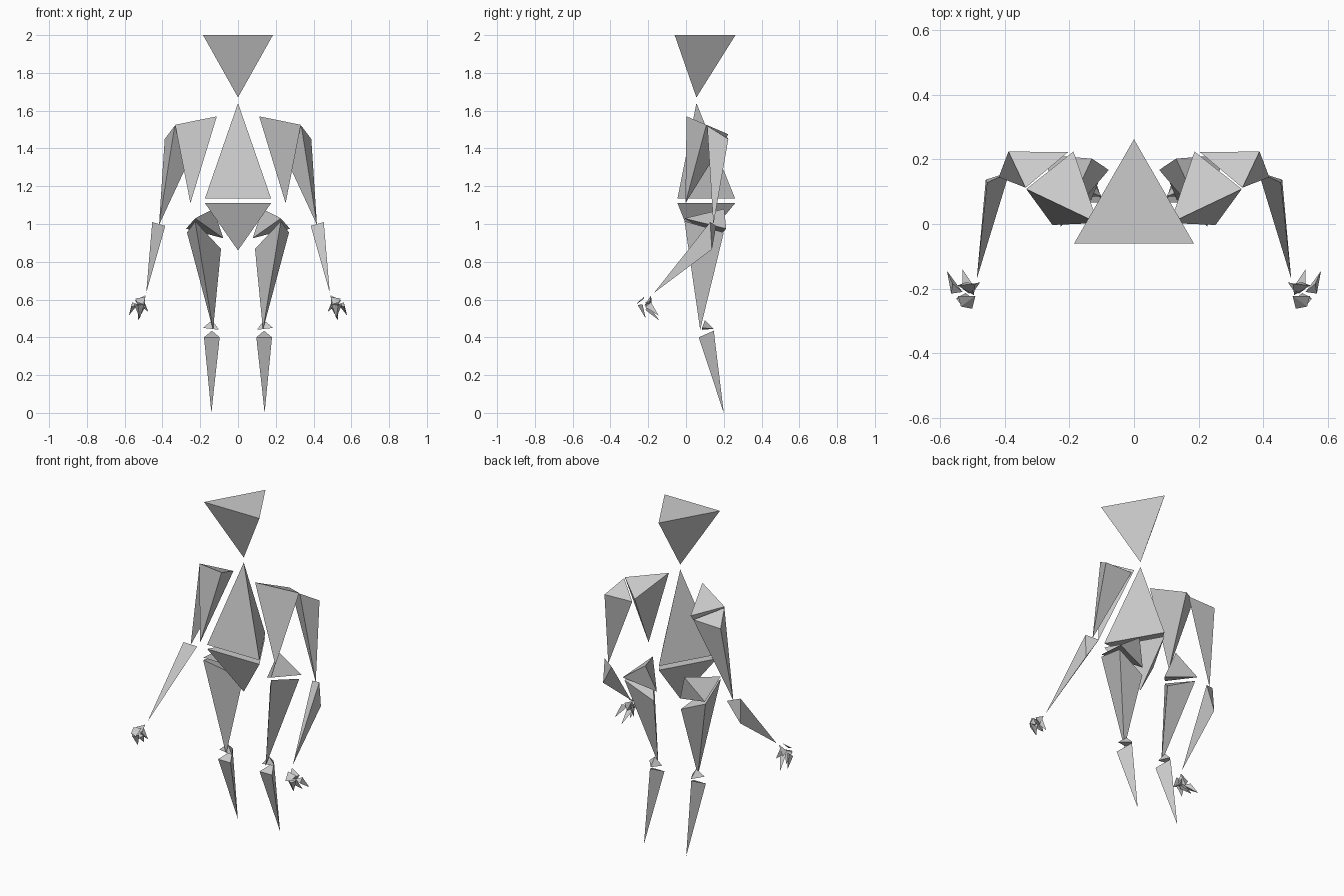
import bpy, bmesh


def tetra(name, a, b, c, tip):
    """Closed four-sided shard from three base corners and a tip."""
    bm = bmesh.new()
    v = [bm.verts.new(p) for p in (a, b, c, tip)]
    for i, j, k in ((0, 1, 2), (0, 1, 3), (1, 2, 3), (2, 0, 3)):
        bm.faces.new((v[i], v[j], v[k]))
    bmesh.ops.recalc_face_normals(bm, faces=bm.faces)
    me = bpy.data.meshes.new(name)
    bm.to_mesh(me)
    bm.free()
    ob = bpy.data.objects.new(name, me)
    bpy.context.collection.objects.link(ob)
    return ob


def core(name, half, front, back, z, tip_z):
    """Central shard with a horizontal triangle and a tip on the centre line."""
    tetra(name, (-half, front, z), (half, front, z), (0, back, z), (0, 0.055, tip_z))


def pair(name, *pts):
    """The same shard on both sides of the body."""
    for label, s in (("right", 1), ("left", -1)):
        tetra(f"{name}_{label}", *[(s * x, y, z) for x, y, z in pts])


# head, chest, pelvis
core("head", 0.185, -0.06, 0.262, 2.0, 1.67)
core("chest", 0.175, -0.045, 0.26, 1.135, 1.64)
core("pelvis", 0.175, -0.045, 0.26, 1.11, 0.86)

# arms
pair("shoulder", (0.112, 0.003, 1.57), (0.333, 0.108, 1.525), (0.187, 0.224, 1.475), (0.252, -0.003, 1.11))
pair("upper_arm", (0.335, 0.112, 1.52), (0.388, 0.224, 1.45), (0.204, 0.222, 1.455), (0.418, 0.145, 0.995))
pair("forearm", (0.454, 0.128, 1.01), (0.385, 0.16, 0.99), (0.458, 0.137, 0.865), (0.486, -0.17, 0.635))

# legs
pair("hip", (0.13, 0.202, 1.08), (0.227, -0.008, 1.03), (0.078, 0.167, 0.925), (0.275, 0.213, 0.975))
pair("thigh", (0.227, -0.008, 1.015), (0.27, 0.2, 0.955), (0.09, 0.178, 0.868), (0.132, 0.075, 0.44))
pair("knee", (0.185, 0.085, 0.45), (0.1, 0.085, 0.44), (0.135, 0.145, 0.445), (0.138, 0.1, 0.49))
pair("shin", (0.18, 0.067, 0.4), (0.097, 0.067, 0.4), (0.138, 0.147, 0.435), (0.141, 0.2, 0.0))

# hands: palm shards and fingers
pair("palm", (0.49, -0.185, 0.622), (0.545, -0.19, 0.595), (0.495, -0.22, 0.57), (0.52, -0.18, 0.56))
pair("thumb", (0.5, -0.185, 0.6), (0.5, -0.215, 0.585), (0.515, -0.2, 0.565), (0.475, -0.18, 0.535))
pair("outer_finger", (0.56, -0.185, 0.585), (0.53, -0.21, 0.575), (0.565, -0.215, 0.56), (0.578, -0.145, 0.515))
pair("middle_finger", (0.49, -0.2, 0.565), (0.53, -0.2, 0.57), (0.51, -0.215, 0.545), (0.53, -0.14, 0.488))
pair("front_palm", (0.49, -0.222, 0.615), (0.544, -0.222, 0.605), (0.535, -0.255, 0.585), (0.5, -0.262, 0.575))
pair("front_finger", (0.495, -0.235, 0.575), (0.55, -0.23, 0.575), (0.53, -0.255, 0.57), (0.52, -0.213, 0.5))
